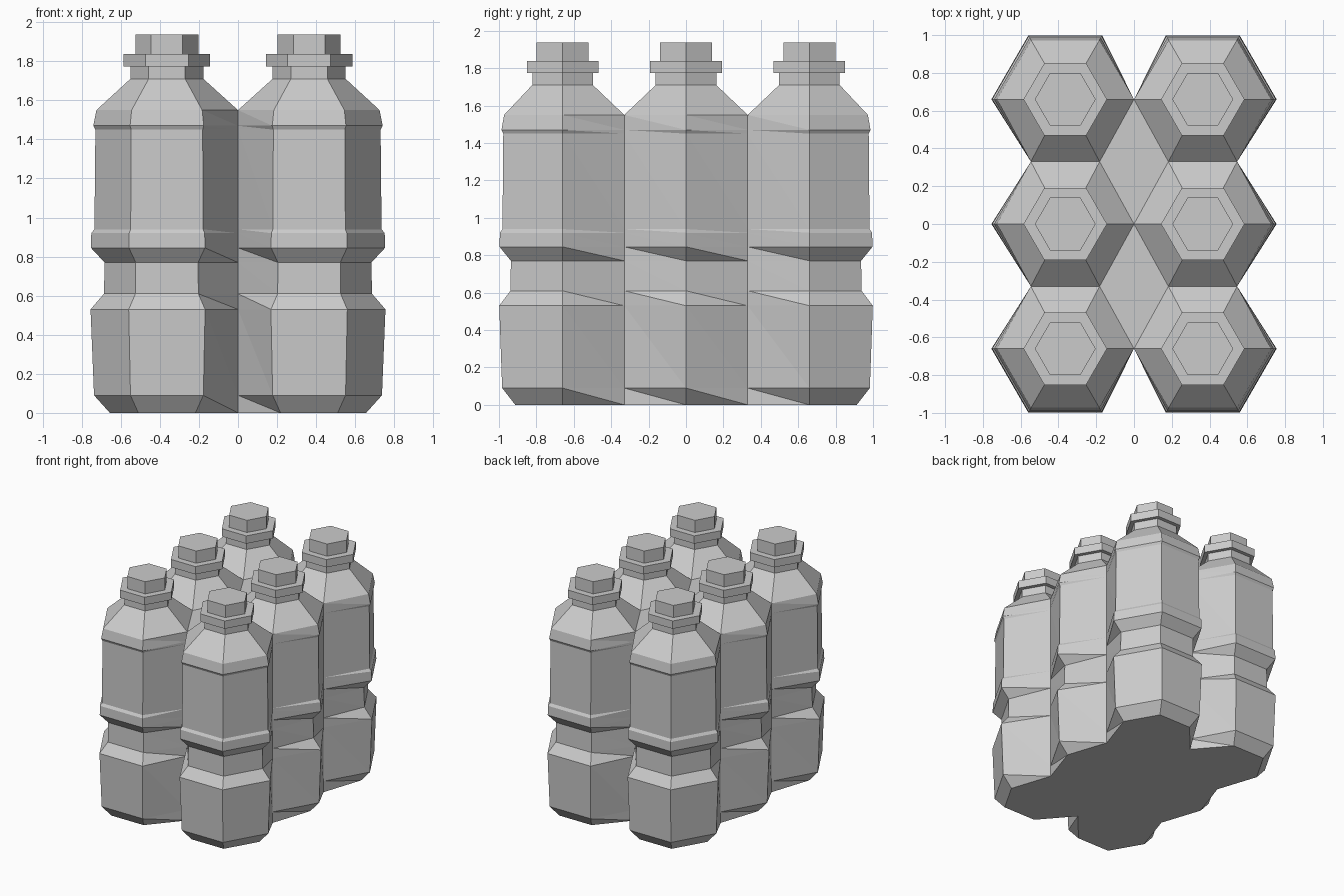
import bpy, bmesh
from math import cos, sin, pi, radians
from mathutils import Vector

cube = bpy.data.objects.get("Cube")
if cube:
    bpy.data.objects.remove(cube, do_unlink=True)

grey = bpy.data.materials.new("plain grey")
grey.use_nodes = True
COLOUR = (0.6, 0.6, 0.6, 1)
grey.diffuse_color = COLOUR
grey.node_tree.nodes["Principled BSDF"].inputs["Base Color"].default_value = COLOUR

CX, ROW = 0.364, 0.66
CENTRES = [(sx * CX, ry * ROW) for sx in (-1, 1) for ry in (-1, 0, 1)]
# Body profile as (height, radius)
PROFILE = [(0, 0.292), (0.09, 0.373), (0.53, 0.391), (0.61, 0.322), (0.77, 0.319),
           (0.845, 0.389), (0.92, 0.387), (0.94, 0.371), (1.45, 0.366),
           (1.47, 0.377), (1.55, 0.361)]


def grid_point(c, k):
    """Corner k of the honeycomb cell around a bottle."""
    a = radians(60 * k)
    return Vector((c[0] + CX * cos(a), c[1] + ROW / 2 * sin(a) / sin(pi / 3)))


def is_free(c, k):
    """True when no neighbouring bottle shares this corner."""
    p = grid_point(c, k)
    return sum((p - grid_point(d, j)).length < 0.01
               for d in CENTRES for j in range(6)) == 1


def hex_point(c, k, r, z):
    a = radians(60 * k)
    return Vector((c[0] + r * cos(a), c[1] + r * sin(a), z))


def rim_point(c, k, r, z):
    """Free corners follow the profile; shared corners stay on the seam."""
    if is_free(c, k):
        return hex_point(c, k, r, z)
    return grid_point(c, k).to_3d() + Vector((0, 0, z))


def finish(bm, name):
    bmesh.ops.remove_doubles(bm, verts=bm.verts, dist=0.001)
    mesh = bpy.data.meshes.new(name)
    bm.to_mesh(mesh)
    bm.free()
    mesh.materials.append(grey)
    obj = bpy.data.objects.new(name, mesh)
    bpy.context.collection.objects.link(obj)
    return obj


def add_face(bm, points):
    return bm.faces.new([bm.verts.new(p) for p in points])


# Joined bottle body: outer wall of the right half, then its half turn
front, middle, back = [(CX, y * ROW) for y in (-1, 0, 1)]
half = [(front, k) for k in (3, 4, 5, 0, 1)] + [(middle, 0)]
half += [(back, k) for k in (5, 0, 1, 2)]
outline = half + [((-c[0], -c[1]), (k + 3) % 6) for c, k in half]

bm = bmesh.new()
rings = [[bm.verts.new(rim_point(c, k, r, z)) for c, k in outline] for z, r in PROFILE]
n = len(outline)
for low, high in zip(rings, rings[1:]):
    for i in range(n):
        j = (i + 1) % n
        bm.faces.new((low[i], low[j], high[i]))
        bm.faces.new((low[j], high[j], high[i]))
bm.faces.new(rings[0][::-1])

# Shoulders and necks
rim_z, rim_r = PROFILE[-1]
for c in CENTRES:
    for k in range(6):
        a, b = rim_point(c, k, rim_r, rim_z), rim_point(c, k + 1, rim_r, rim_z)
        for r, z in ((0.187, 1.71), (0.187, 1.78)):
            d, e = hex_point(c, k, r, z), hex_point(c, k + 1, r, z)
            add_face(bm, (a, b, e, d))
            a, b = d, e

# Flat webs between the four neighbouring bottles
for s in (-1, 1):
    y = s * ROW / 2
    add_face(bm, [(0, y - ROW / 2, rim_z), (CX / 2, y, rim_z),
                  (0, y + ROW / 2, rim_z), (-CX / 2, y, rim_z)])
finish(bm, "bottle_bodies")


def hex_prism(name, c, r, z0, z1):
    bm = bmesh.new()
    low, high = [[bm.verts.new(hex_point(c, k, r, z)) for k in range(6)] for z in (z0, z1)]
    bm.faces.new(low[::-1])
    bm.faces.new(high)
    for i in range(6):
        j = (i + 1) % 6
        bm.faces.new((low[i], low[j], high[j], high[i]))
    finish(bm, name)


# Neck collars and caps
for i, c in enumerate(CENTRES, 1):
    hex_prism(f"neck_collar_{i}", c, 0.221, 1.774, 1.838)
    hex_prism(f"bottle_cap_{i}", c, 0.161, 1.838, 1.938)
